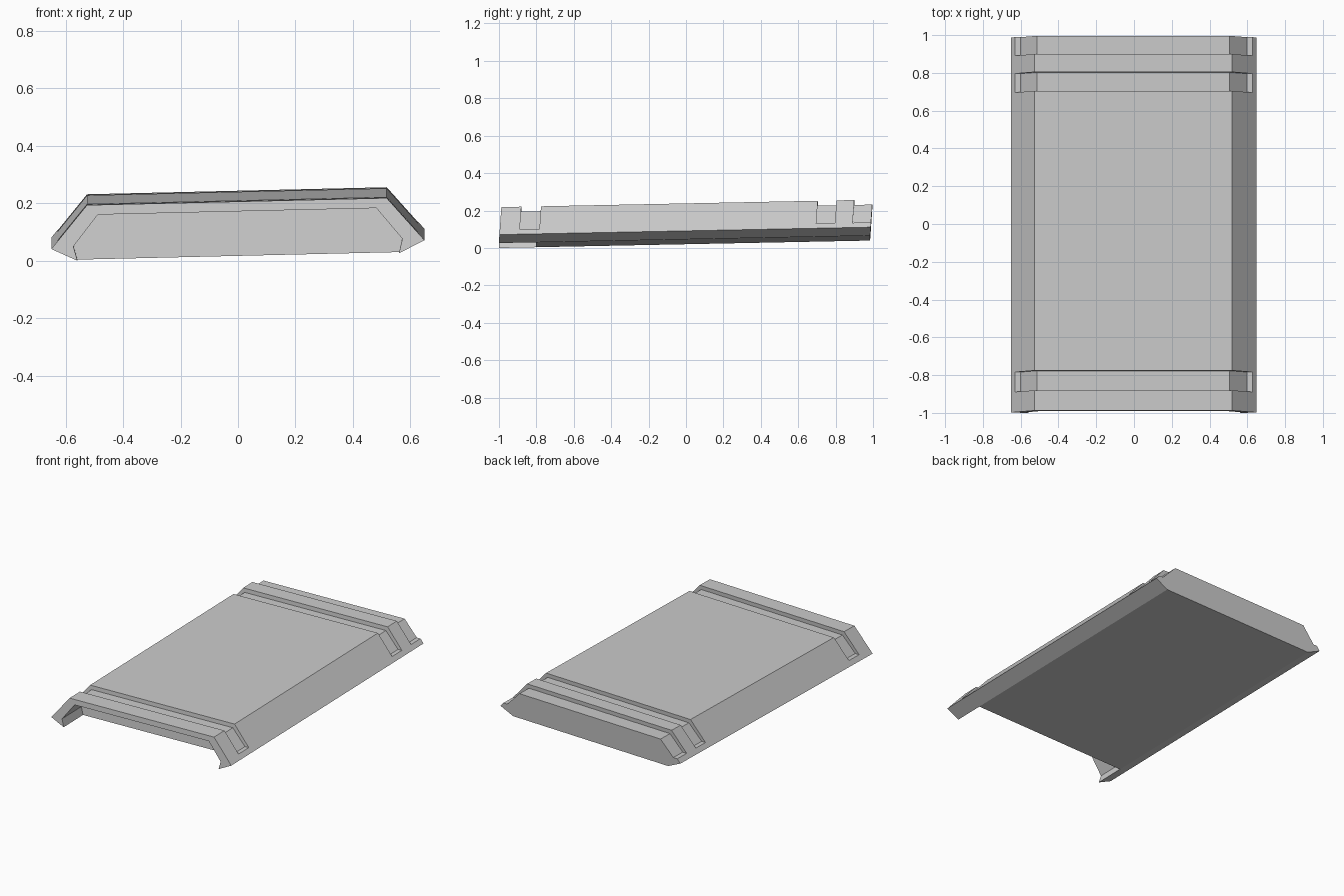
import bpy, bmesh
from mathutils import Matrix

if "Cube" in bpy.data.objects:
    bpy.data.objects.remove(bpy.data.objects["Cube"], do_unlink=True)

grey = bpy.data.materials.new("light_grey")
grey.use_nodes = True
COLOUR = (0.6, 0.6, 0.6, 1)
grey.diffuse_color = COLOUR
grey.node_tree.nodes["Principled BSDF"].inputs["Base Color"].default_value = COLOUR


def prism(name, half, y0, y1):
    """Extrude a mirrored x/z half profile along y."""
    profile = half + [(-x, z) for x, z in reversed(half)]
    bm = bmesh.new()
    face = bm.faces.new([bm.verts.new((x, y0, z)) for x, z in profile])
    ext = bmesh.ops.extrude_face_region(bm, geom=[face])
    moved = [v for v in ext["geom"] if isinstance(v, bmesh.types.BMVert)]
    bmesh.ops.translate(bm, verts=moved, vec=(0, y1 - y0, 0))
    bmesh.ops.recalc_face_normals(bm, faces=bm.faces)
    mesh = bpy.data.meshes.new(name)
    bm.to_mesh(mesh)
    bm.free()
    mesh.materials.append(grey)
    obj = bpy.data.objects.new(name, mesh)
    bpy.context.collection.objects.link(obj)
    return obj


# Six-sided slab
slab = prism("slab", [(0.56, 0.033), (0.65, 0.076), (0.522, 0.226)], -0.997, 0.988)

# Cutters: bands across the top and shoulders, and the open recess under the front
band = [(0.51, 0.2), (0.6, 0.102), (0.75, 0.102), (0.75, 0.35)]
cutters = [prism("band_cutter", band, a, b)
           for a, b in [(-0.89, -0.785), (0.695, 0.795), (0.89, 1.1)]]
recess = [(0.557, -0.05), (0.56, 0.033), (0.573, 0.083), (0.485, 0.192)]
cutters.append(prism("recess_cutter", recess, -1.1, -0.797))

for cutter in cutters:
    mod = slab.modifiers.new("cut", 'BOOLEAN')
    mod.operation = 'DIFFERENCE'
    mod.solver = 'EXACT'
    mod.object = cutter

# Bake the cuts, then remove the cutters
bpy.context.view_layer.update()
graph = bpy.context.evaluated_depsgraph_get()
cut_mesh = bpy.data.meshes.new_from_object(slab.evaluated_get(graph))
slab.modifiers.clear()
slab.data = cut_mesh
for cutter in cutters:
    bpy.data.objects.remove(cutter, do_unlink=True)

# Slight tilt: left and back edges ride higher
slab.data.transform(Matrix((
    (1, 0, -0.024, 0.0015),
    (0, 1, 0.07, -0.006),
    (0.0235, 0.02, 1, 0),
    (0, 0, 0, 1))))
slab.data.update()
